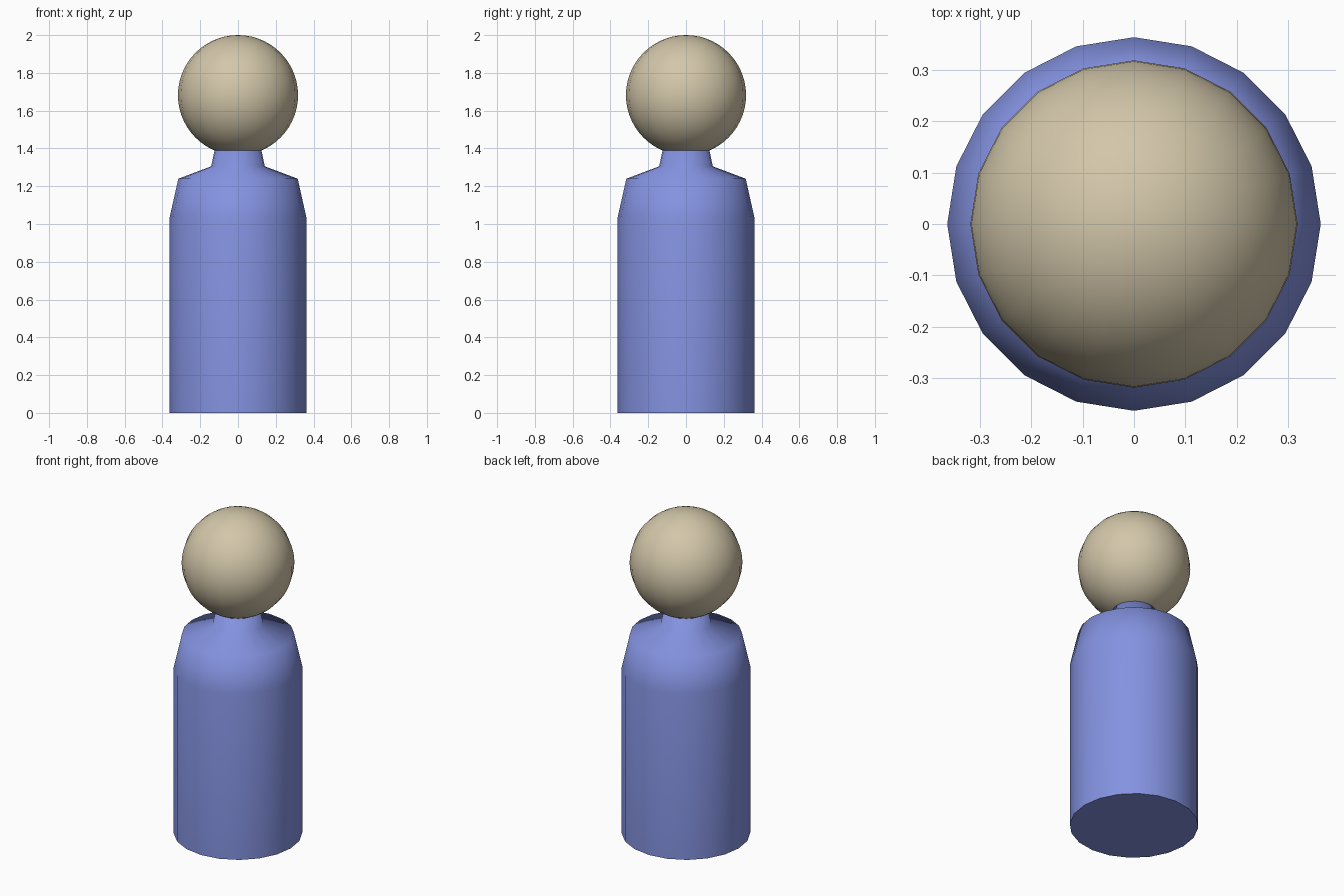
import bpy, bmesh, math

if "Cube" in bpy.data.objects:
    bpy.data.objects.remove(bpy.data.objects["Cube"])

SIDES = 20


def material(name, rgb):
    mat = bpy.data.materials.new(name)
    mat.diffuse_color = (*rgb, 1)
    mat.use_nodes = True
    mat.node_tree.nodes["Principled BSDF"].inputs["Base Color"].default_value = mat.diffuse_color
    return mat


def lathe(name, profile, mat):
    """Spin (radius, z) points around z; radius 0 makes a pole."""
    bm = bmesh.new()
    rings = []
    for r, z in profile:
        if r < 1e-5:
            rings.append([bm.verts.new((0, 0, z))] * SIDES)
        else:
            rings.append([bm.verts.new((r * math.cos(math.tau * i / SIDES),
                                        r * math.sin(math.tau * i / SIDES), z))
                          for i in range(SIDES)])
    for low, high in zip(rings, rings[1:]):
        for i in range(SIDES):
            j = (i + 1) % SIDES
            bm.faces.new(list(dict.fromkeys((low[i], low[j], high[j], high[i]))))
    bmesh.ops.recalc_face_normals(bm, faces=bm.faces)
    mesh = bpy.data.meshes.new(name)
    bm.to_mesh(mesh)
    bm.free()
    mesh.materials.append(mat)
    obj = bpy.data.objects.new(name, mesh)
    bpy.context.collection.objects.link(obj)
    bpy.ops.object.select_all(action='DESELECT')
    obj.select_set(True)
    bpy.context.view_layer.objects.active = obj
    bpy.ops.object.shade_smooth_by_angle(angle=math.radians(80))
    return obj


# Body: straight trunk, tapered shoulders and short neck
blue = material("blue", (0.23, 0.29, 0.75))
lathe("body", [(0, 0), (0.363, 0), (0.363, 1.03), (0.316, 1.24),
               (0.142, 1.305), (0.124, 1.39), (0, 1.39)], blue)

# Head: round ball resting on the neck
tan = material("tan", (0.65, 0.57, 0.40))
R, RINGS = 0.318, 28
lathe("head", [(R * math.sin(math.pi * k / RINGS),
                2 - R - R * math.cos(math.pi * k / RINGS))
               for k in range(RINGS + 1)], tan)
